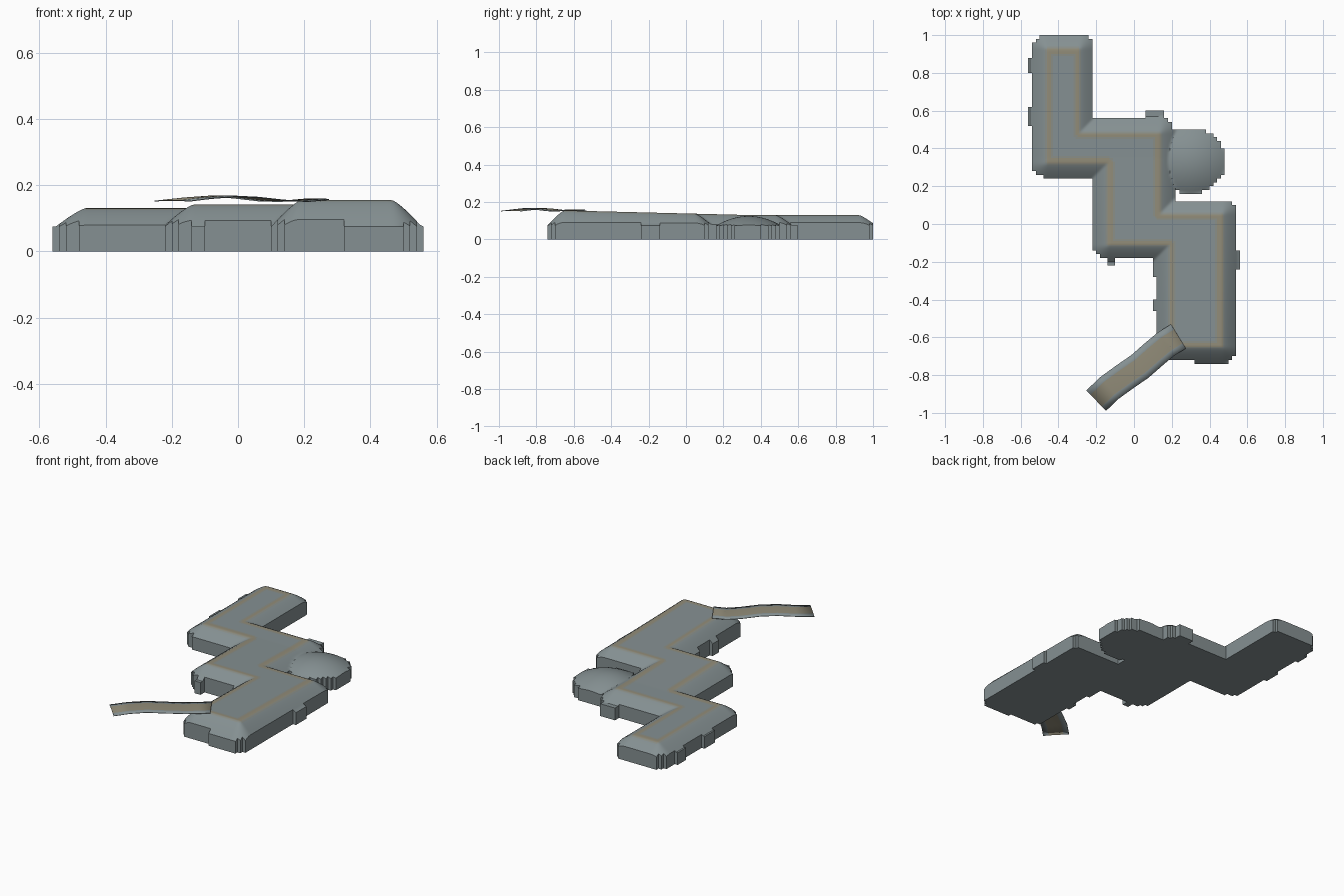
import bpy, bmesh, math
from mathutils import Vector

if "Cube" in bpy.data.objects:
    bpy.data.objects.remove(bpy.data.objects["Cube"])


def material(name, rgb):
    m = bpy.data.materials.new(name)
    m.diffuse_color = (*rgb, 1)
    m.use_nodes = True
    m.node_tree.nodes["Principled BSDF"].inputs["Base Color"].default_value = m.diffuse_color
    return m


STONE = material("grey stone", (0.235, 0.28, 0.288))
EDGE = material("worn edge", (0.25, 0.27, 0.245))
TAN = material("tan path", (0.285, 0.262, 0.19))

# Zigzag plateau outline, and the rectangles that fill it
OUTLINE = [Vector(p) for p in (
    (-.46, .925), (-.29, .925), (-.29, .48), (.135, .48), (.135, .05), (.465, .05),
    (.465, -.65), (.19, -.65), (.19, -.11), (-.135, -.11), (-.135, .325), (-.46, .325))]
FILL = [(-.46, .325, -.29, .925), (-.46, .325, .135, .48), (-.135, -.11, .135, .48),
        (-.135, -.11, .465, .05), (.19, -.65, .465, .05)]
# Small ledges sticking out of the ragged rim
LEDGES = [(-.564, .53, -.52, .61), (.52, -.23, .56, -.15), (.06, .55, .15, .59),
          (-.49, .97, -.35, 1.0), (.33, -.735, .5, -.70), (.11, -.47, .14, -.41),
          (-.22, -.14, -.19, .13), (-.13, -.21, -.11, -.17), (-.55, .81, -.51, .87),
          (.48, -.69, .54, -.63), (.11, -.28, .14, -.19), (-.25, .58, -.22, .8)]
DOME = (.30, .335, .185, .172)
RIM, BLOCK, STEP = .075, .02, .01


def in_box(x, y, b):
    return b[0] <= x <= b[2] and b[1] <= y <= b[3]


def edge_distance(x, y):
    """Signed distance to the plateau outline, negative inside."""
    p, best = Vector((x, y)), 9.0
    for a, b in zip(OUTLINE, OUTLINE[1:] + OUTLINE[:1]):
        d = b - a
        t = max(0, min(1, (p - a).dot(d) / d.length_squared))
        best = min(best, (p - a - d * t).length)
    return -best if any(in_box(x, y, b) for b in FILL) else best


def dome_radius(x, y):
    return math.hypot((x - DOME[0]) / DOME[2], (y - DOME[1]) / DOME[3])


def plateau_height(y):
    return .13 + .025 * max(0, min(1, (.35 - y) / 1.0))


def height(x, y):
    t = max(0, min(1, edge_distance(x, y) / .09))
    top = plateau_height(y)
    z = top - (top - RIM) * t ** 1.25
    return max(z, RIM + .05 * (1 - dome_radius(x, y) ** 2))


def solid(x, y):
    return (edge_distance(x, y) < .079 or dome_radius(x, y) < 1
            or any(in_box(x, y, b) for b in LEDGES))


def finish(name, bm, mats):
    me = bpy.data.meshes.new(name)
    bm.to_mesh(me)
    bm.free()
    for m in mats:
        me.materials.append(m)
    ob = bpy.data.objects.new(name, me)
    bpy.context.collection.objects.link(ob)
    bpy.ops.object.select_all(action='DESELECT')
    ob.select_set(True)
    bpy.context.view_layer.objects.active = ob
    bpy.ops.object.shade_smooth_by_angle(angle=math.radians(35))
    return ob


# Terrain: blocky footprint, sculpted top, painted path borders
bm = bmesh.new()
grid = {}


def vert(i, j):
    if (i, j) not in grid:
        x, y = i * STEP, j * STEP
        grid[i, j] = bm.verts.new((x, y, height(x, y)))
    return grid[i, j]


sub = round(BLOCK / STEP)
for bi in range(-29, 29):
    for bj in range(-40, 50):
        if not solid((bi + .5) * BLOCK, (bj + .5) * BLOCK):
            continue
        for k in range(sub * sub):
            i, j = bi * sub + k % sub, bj * sub + k // sub
            f = bm.faces.new([vert(i, j), vert(i + 1, j), vert(i + 1, j + 1), vert(i, j + 1)])
            d = edge_distance((i + .5) * STEP, (j + .5) * STEP)
            f.material_index = 2 if -.021 < d < .001 else 1 if -.031 < d < .011 else 0

# Vertical skirt and flat underside
top_faces = list(bm.faces)
rim = [e for e in bm.edges if e.is_boundary]
low = {}
for f in top_faces:
    for v in f.verts:
        if v not in low:
            low[v] = bm.verts.new((v.co.x, v.co.y, 0))
for f in top_faces:
    bm.faces.new([low[v] for v in reversed(f.verts)])
for e in rim:
    loop = e.link_loops[0]
    a, b = loop.vert, loop.link_loop_next.vert
    bm.faces.new([b, a, low[a], low[b]])
finish("terrain", bm, [STONE, EDGE, TAN])

# Footbridge: thin arched strip with a tan walkway down its middle
PATH = [(-.2, -.935, .152), (-.13, -.868, .160), (-.05, -.81, .166), (.03, -.755, .162),
        (.11, -.685, .153), (.17, -.635, .151), (.235, -.595, .157)]
ACROSS = (-.075, -.043, .043, .075)
bm = bmesh.new()
rows = []
pts = [Vector(p) for p in PATH]
for n, p in enumerate(pts):
    d = pts[min(n + 1, len(pts) - 1)] - pts[max(n - 1, 0)]
    side = Vector((d.y, -d.x, 0)).normalized()
    rows.append([bm.verts.new(p + side * s - Vector((0, 0, .002 * (abs(s) > .05))))
                 for s in ACROSS])
for r0, r1 in zip(rows, rows[1:]):
    for k in range(3):
        f = bm.faces.new([r0[k], r1[k], r1[k + 1], r0[k + 1]])
        f.material_index = 1 if k == 1 else 0
bridge = finish("footbridge", bm, [STONE, TAN])
thick = bridge.modifiers.new("thickness", 'SOLIDIFY')
thick.thickness = .003
thick.offset = -1
